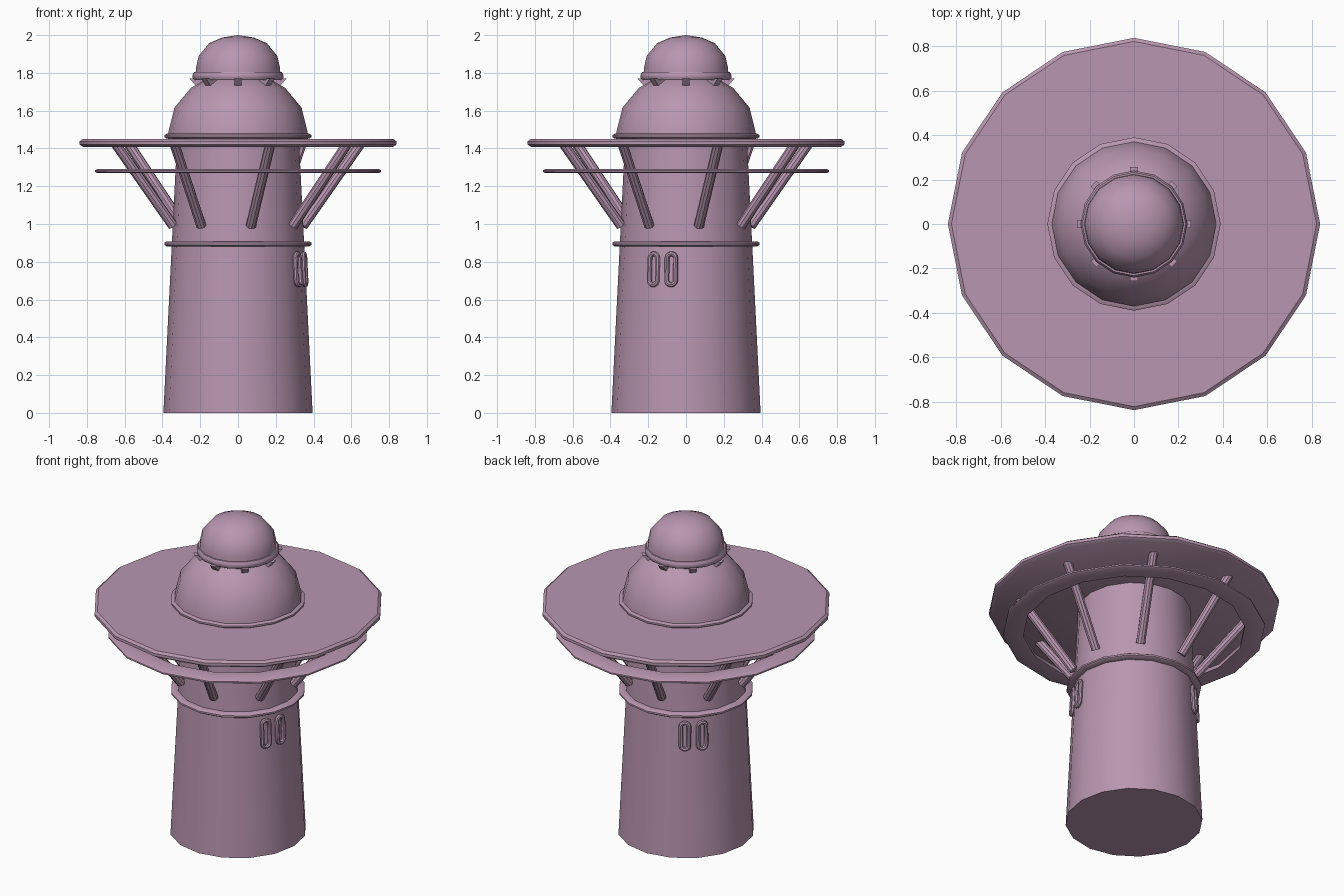
import bpy
import bmesh
from math import sin, cos, pi, radians
from mathutils import Vector

if "Cube" in bpy.data.objects:
    bpy.data.objects.remove(bpy.data.objects["Cube"])

SIDES = 16
COLOUR = (0.48, 0.305, 0.435, 1)
mauve = bpy.data.materials.new("dusty_mauve")
mauve.use_nodes = True
mauve.diffuse_color = COLOUR
mauve.node_tree.nodes["Principled BSDF"].inputs["Base Color"].default_value = COLOUR


def finish(name, bm):
    bmesh.ops.recalc_face_normals(bm, faces=bm.faces)
    mesh = bpy.data.meshes.new(name)
    bm.to_mesh(mesh)
    bm.free()
    mesh.materials.append(mauve)
    obj = bpy.data.objects.new(name, mesh)
    bpy.context.collection.objects.link(obj)
    bpy.ops.object.select_all(action="DESELECT")
    obj.select_set(True)
    bpy.context.view_layer.objects.active = obj
    bpy.ops.object.shade_smooth_by_angle(angle=radians(35))
    return obj


def lathe(name, profile, closed=False):
    """Spin (radius, z) points about z; closed joins the last point to the first."""
    bm = bmesh.new()
    verts = [bm.verts.new((r, 0, z)) for r, z in profile]
    pairs = list(zip(verts, verts[1:])) + ([(verts[-1], verts[0])] if closed else [])
    edges = [bm.edges.new(p) for p in pairs]
    bmesh.ops.spin(bm, geom=verts + edges, axis=(0, 0, 1), cent=(0, 0, 0),
                   angle=2 * pi, steps=SIDES, use_merge=True)
    bmesh.ops.remove_doubles(bm, verts=bm.verts, dist=0.0001)
    return finish(name, bm)


def band(name, inner, outer, z, half, bevel):
    """Flat ring with a bevelled outer edge."""
    lathe(name, [(inner, z - half), (outer - bevel, z - half), (outer, z - half * 0.4),
                 (outer, z + half * 0.4), (outer - bevel, z + half), (inner, z + half)], True)


def polar(angle, r, z):
    return Vector((r * cos(angle), r * sin(angle), z))


def tower_radius(z):
    return 0.395 - 0.05 * z


def tube(name, points, radius, cyclic=False, sides=8):
    """Sweep a round section along a path, capping open ends with a small dome."""
    bm = bmesh.new()
    n = len(points)
    rings = []
    for i, p in enumerate(points):
        a = points[i - 1] if cyclic or i else p
        b = points[(i + 1) % n] if cyclic or i < n - 1 else p
        t = (b - a).normalized()
        # the radial direction keeps the section from twisting
        out = Vector((p.x, p.y, 0)).normalized()
        u = (out - t * out.dot(t)).normalized()
        v = t.cross(u)
        rings.append([bm.verts.new(p + radius * (u * cos(k * 2 * pi / sides)
                                                 + v * sin(k * 2 * pi / sides)))
                      for k in range(sides)])
    for i in range(n if cyclic else n - 1):
        r, s = rings[i], rings[(i + 1) % n]
        for k in range(sides):
            j = (k + 1) % sides
            bm.faces.new((r[k], r[j], s[j], s[k]))
    if not cyclic:
        bm.faces.new(rings[0])
        bm.faces.new(rings[-1])
    return finish(name, bm)


# Tapered tower body and the ring around it
lathe("tower_body", [(0, 0), (tower_radius(0), 0), (tower_radius(0.9), 0.9),
                     (tower_radius(1.43), 1.43)])
band("tower_ring", 0.34, 0.39, 0.895, 0.013, 0.012)

# Wide roof disc and the thinner open ring hanging below it
lathe("roof_disc", [(0, 1.408), (0.82, 1.408), (0.838, 1.42), (0.838, 1.438),
                    (0.822, 1.45), (0, 1.45)])
band("lower_ring", 0.64, 0.757, 1.28, 0.011, 0.012)

# Main dome, its base ring, the collar and the top dome
band("dome_ring", 0.33, 0.39, 1.465, 0.013, 0.012)
lathe("main_dome", [(0.372, 1.45), (0.37, 1.48), (0.337, 1.615), (0.25, 1.72),
                    (0.14, 1.785), (0, 1.81)])
band("collar", 0.15, 0.24, 1.783, 0.021, 0.008)
lathe("top_dome", [(0.225, 1.79), (0.222, 1.83), (0.208, 1.89), (0.153, 1.957),
                   (0.085, 1.987), (0, 2.0)])

# Small brackets below the collar, wider at the top
for i in range(8):
    a = i * pi / 4
    out = polar(a, 1, 0)
    side = Vector((-out.y, out.x, 0)) * 0.019
    bm = bmesh.new()
    section = [(0.17, 1.77), (0.257, 1.77), (0.215, 1.722), (0.17, 1.722)]
    left, right = [[bm.verts.new(out * r + s * side + Vector((0, 0, z)))
                    for r, z in section] for s in (-1, 1)]
    bm.faces.new(left)
    bm.faces.new(right)
    for k in range(4):
        j = (k + 1) % 4
        bm.faces.new((left[k], left[j], right[j], right[k]))
    finish(f"bracket_{i + 1}", bm)

# Slanted struts from the tower to the roof disc
for i in range(8):
    turn = i * pi / 4 - pi / 2
    tube(f"strut_{i + 1}", [polar(turn + radians(11.25), 0.35, 0.99),
                            polar(turn + radians(14.8), 0.67, 1.425)], 0.027, sides=10)

# Two pairs of oval window frames following the tower wall
for group, centre in (("side", -20.5), ("rear", 132)):
    for i, offset in enumerate((-8, 8)):
        path = []
        for k in range(16):
            t = (k + 0.5) * pi / 8
            across = 0.024 * cos(t)
            z = 0.76 + 0.024 * sin(t) + (0.058 if sin(t) > 0 else -0.058)
            r = tower_radius(z) + 0.004
            path.append(polar(radians(centre + offset) + across / r, r, z))
        tube(f"{group}_window_frame_{i + 1}", path, 0.013, cyclic=True)
